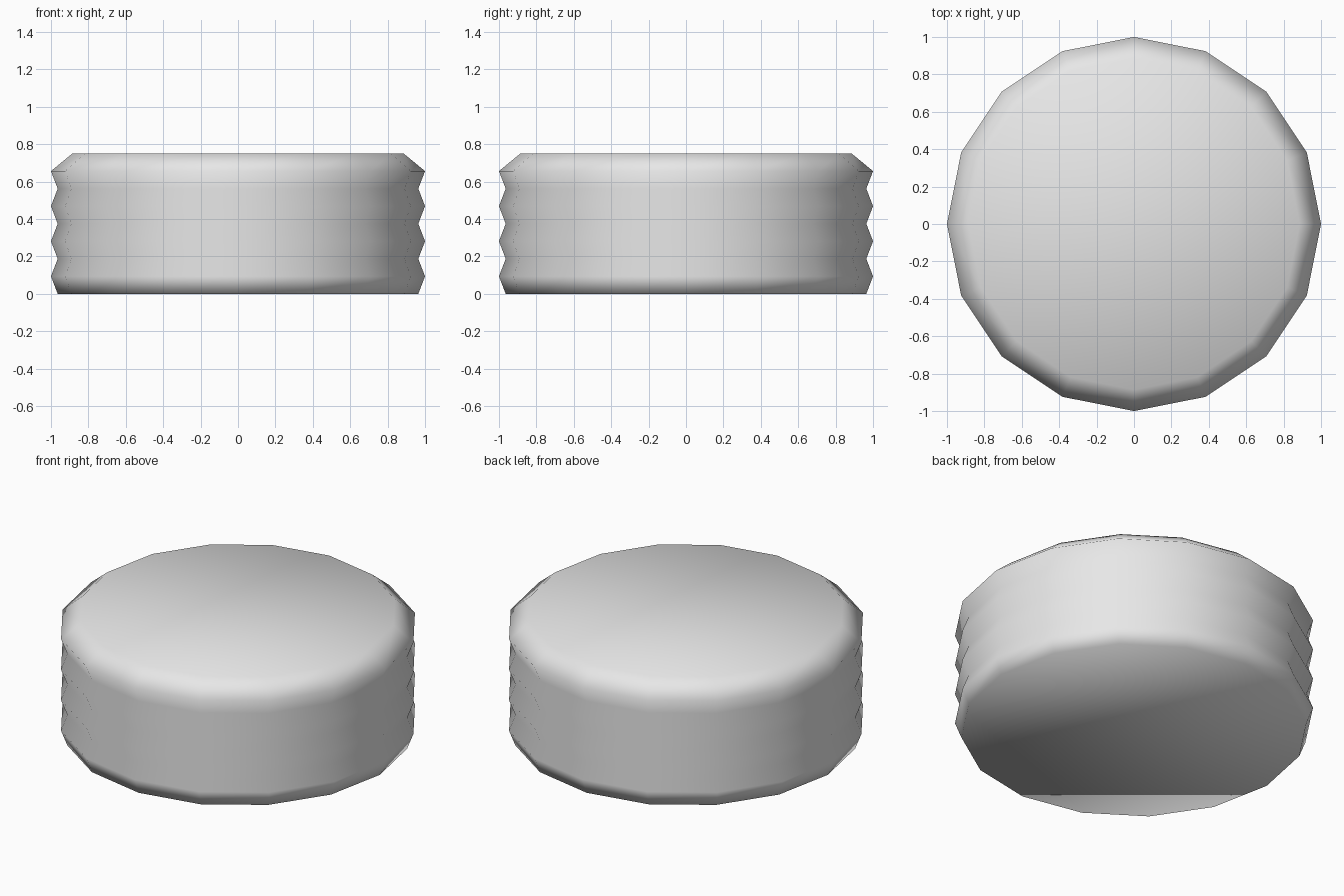
import bpy
import bmesh
from math import cos, sin, tau

cube = bpy.data.objects.get("Cube")
if cube:
    bpy.data.objects.remove(cube, do_unlink=True)

SIDES = 16
STEP = 0.75 / 8
RIDGE, GROOVE, TOP = 1.0, 0.964, 0.886

# One plain grey for the whole part
grey = bpy.data.materials.new("light_grey")
grey.use_nodes = True
colour = (0.8, 0.8, 0.8, 1)
grey.diffuse_color = colour
grey.node_tree.nodes["Principled BSDF"].inputs["Base Color"].default_value = colour

# Ridged wall: grooves and ridges alternate, then a bevel in to the top
radii = [GROOVE, RIDGE] * 4 + [TOP]
bm = bmesh.new()
rings = [[bm.verts.new((r * cos(tau * i / SIDES), r * sin(tau * i / SIDES), level * STEP))
          for i in range(SIDES)]
         for level, r in enumerate(radii)]
for low, high in zip(rings, rings[1:]):
    for i in range(SIDES):
        j = (i + 1) % SIDES
        bm.faces.new((low[i], low[j], high[j], high[i]))

# Flat closing discs
bm.faces.new(rings[-1])
bm.faces.new(rings[0][::-1])
for face in bm.faces:
    face.smooth = True

mesh = bpy.data.meshes.new("ridged_cap")
bm.to_mesh(mesh)
bm.free()
mesh.materials.append(grey)
cap = bpy.data.objects.new("ridged_cap", mesh)
bpy.context.collection.objects.link(cap)
